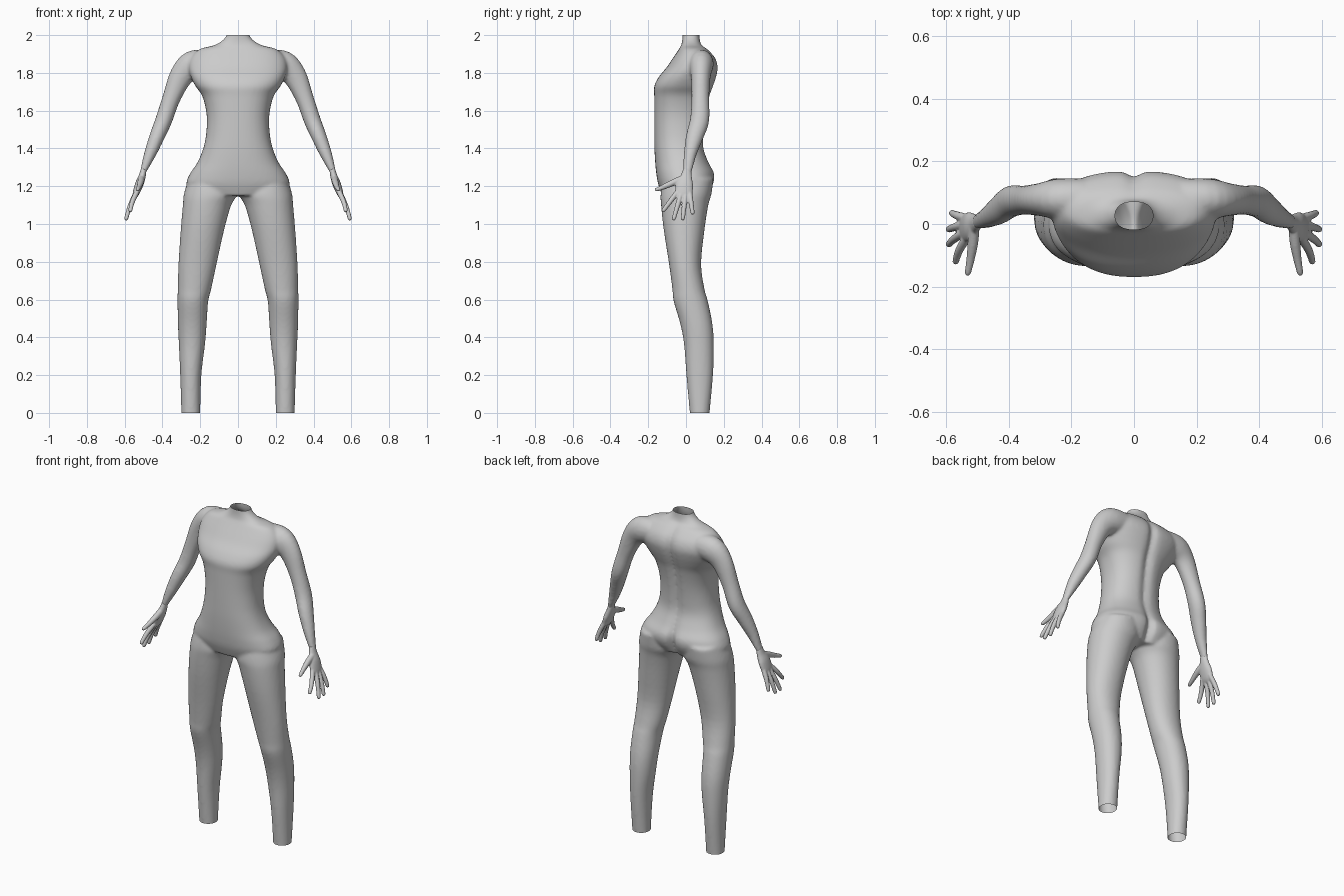
import bpy, bmesh, math
from mathutils import Vector

if "Cube" in bpy.data.objects:
    bpy.data.objects.remove(bpy.data.objects["Cube"])


def dense(rows, steps=4):
    """Catmull-Rom interpolation through rows of numbers."""
    out = []
    for i in range(len(rows) - 1):
        a, b = rows[max(i - 1, 0)], rows[i]
        c, d = rows[i + 1], rows[min(i + 2, len(rows) - 1)]
        for s in range(steps):
            t = s / steps
            out.append([0.5 * (2*q + (r - p)*t + (2*p - 5*q + 4*r - w)*t*t
                               + (3*q - p - 3*r + w)*t**3)
                        for p, q, r, w in zip(a, b, c, d)])
    return out + [list(rows[-1])]


def skin(bm, rings):
    """Closed loft through rings of points."""
    vs = [[bm.verts.new(p) for p in ring] for ring in rings]
    n = len(vs[0])
    faces = [bm.faces.new((a[i], a[(i + 1) % n], b[(i + 1) % n], b[i]))
             for a, b in zip(vs, vs[1:]) for i in range(n)]
    faces += [bm.faces.new(vs[0][::-1]), bm.faces.new(vs[-1])]
    bmesh.ops.recalc_face_normals(bm, faces=faces)


def stack(bm, rows, power, side=1, n=64):
    """Horizontal sections: z, x min, x max, y front, y back, back groove depth."""
    rings = []
    for z, x0, x1, y0, y1, g in dense(rows):
        ring = []
        for k in range(n):
            a = 2 * math.pi * k / n
            c, s = math.cos(a), math.sin(a)
            x = (x0 + x1)/2 + (x1 - x0)/2 * math.copysign(abs(c)**(2/power), c)
            y = (y0 + y1)/2 + (y1 - y0)/2 * math.copysign(abs(s)**(2/power), s)
            if s > 0:
                y -= g * math.exp(-(x / 0.025)**2)
            ring.append((side * x, y, z))
        rings.append(ring)
    skin(bm, rings)


def limb(bm, rows, side=1, ref=(0, 1, 0), n=24):
    """Tube along a path: x, y, z, thickness radius, width radius (along ref)."""
    rows = dense(rows)
    pts = [Vector(r[:3]) for r in rows]
    rings = []
    for i, r in enumerate(rows):
        t = (pts[min(i + 1, len(pts) - 1)] - pts[max(i - 1, 0)]).normalized()
        v = Vector(ref)
        v = (v - t * v.dot(t)).normalized()
        u = v.cross(t)
        ring = []
        for k in range(n):
            a = 2 * math.pi * k / n
            p = pts[i] + u * (r[3] * math.cos(a)) + v * (r[4] * math.sin(a))
            ring.append((side * p.x, p.y, p.z))
        rings.append(ring)
    skin(bm, rings)


def fuse(bm, name, voxel, smooth, cuts=()):
    """Blend overlapping parts into one skin, then open it at the cut heights."""
    raw = bpy.data.meshes.new(name)
    bm.to_mesh(raw)
    bm.free()
    ob = bpy.data.objects.new(name, raw)
    bpy.context.collection.objects.link(ob)
    m = ob.modifiers.new("Fuse", 'REMESH')
    m.mode, m.voxel_size = 'VOXEL', voxel
    s = ob.modifiers.new("Soften", 'SMOOTH')
    s.factor, s.iterations = 0.5, smooth
    dg = bpy.context.evaluated_depsgraph_get()
    mesh = bpy.data.meshes.new_from_object(ob.evaluated_get(dg))
    ob.modifiers.clear()
    ob.data = mesh
    bm = bmesh.new()
    bm.from_mesh(mesh)
    for z, up in cuts:
        bmesh.ops.bisect_plane(bm, geom=bm.verts[:] + bm.edges[:] + bm.faces[:],
                               plane_co=(0, 0, z), plane_no=(0, 0, up), clear_outer=True)
    bm.to_mesh(mesh)
    bm.free()
    mesh.shade_smooth()
    return ob


# Torso: z, half width, front y, back y, groove
torso = [
    (1.15, .23, -.125, .11, .02), (1.21, .272, -.147, .145, .035),
    (1.265, .255, -.157, .152, .03), (1.325, .215, -.163, .122, .015),
    (1.40, .184, -.167, .095, .012), (1.48, .168, -.168, .095, .014),
    (1.58, .166, -.168, .107, .016), (1.675, .188, -.168, .127, .02),
    (1.73, .225, -.168, .146, .02), (1.78, .25, -.143, .162, .02),
    (1.83, .262, -.102, .17, .02), (1.88, .25, -.068, .155, .016),
    (1.925, .205, -.038, .115, .01), (1.945, .13, -.026, .086, .004),
    (1.97, .084, -.02, .074, 0), (2.0, .06, -.018, .071, 0), (2.03, .058, -.018, .071, 0)]

# Leg: z, inner x, outer x, front y, back y
leg = [
    (1.24, .02, .262, -.12, .145), (1.16, .004, .286, -.134, .135),
    (1.10, .036, .292, -.132, .118), (.97, .073, .303, -.118, .098),
    (.79, .113, .315, -.09, .08), (.655, .142, .319, -.072, .098),
    (.59, .158, .32, -.065, .116), (.47, .166, .318, -.03, .14),
    (.36, .175, .313, -.01, .147), (.2, .194, .306, .002, .143),
    (0, .20, .30, .02, .125), (-.04, .20, .30, .022, .123)]

# Arm: x, y, z, radius, depth radius
arm = [
    (.16, .08, 1.852, .07, .065), (.24, .08, 1.84, .077, .065),
    (.302, .078, 1.78, .063, .052), (.353, .076, 1.665, .048, .047),
    (.393, .072, 1.55, .045, .051), (.43, .045, 1.46, .04, .046),
    (.466, .022, 1.37, .032, .034), (.499, .008, 1.285, .018, .025),
    (.504, .006, 1.265, .016, .022)]

body = bmesh.new()
stack(body, [(z, -w, w, f, b, g) for z, w, f, b, g in torso], 2.35)
for side in (-1, 1):
    stack(body, [r + (0,) for r in leg], 2.1, side, 40)
    limb(body, arm, side)
fuse(body, "body", 0.009, 6, [(0, -1), (2, 1)])

# Hands: palm, thumb and four fingers
palm = [
    (.499, .006, 1.29, .015, .021), (.508, .001, 1.25, .019, .031),
    (.523, -.007, 1.21, .022, .045), (.539, -.012, 1.165, .018, .046),
    (.548, -.013, 1.145, .012, .04)]
thumb = [
    (.512, -.01, 1.24, .018, .022), (.515, -.06, 1.222, .017, .018),
    (.523, -.115, 1.198, .013, .014), (.531, -.155, 1.182, .010, .010),
    (.532, -.164, 1.178, .005, .005)]
fingers = [
    ((.535, -.045, 1.17), (.571, -.125, 1.065)),
    ((.537, -.024, 1.17), (.594, -.067, 1.02)),
    ((.537, -.001, 1.17), (.594, -.018, 1.02)),
    ((.533, .018, 1.175), (.584, .036, 1.05))]

for side, label in ((-1, "left"), (1, "right")):
    hand = bmesh.new()
    limb(hand, palm, side)
    limb(hand, thumb, side, ref=(0, 0, 1))
    for a, b in fingers:
        a, b = Vector(a), Vector(b)
        rows = []
        for t, r in ((0, .014), (.4, .0135), (.7, .012), (.94, .0105), (1, .006)):
            p = a.lerp(b, t)
            p.x += .006 * math.sin(math.pi * t)
            rows.append((*p, r, r))
        limb(hand, rows, side, n=16)
    fuse(hand, label + "_hand", 0.004, 4)
